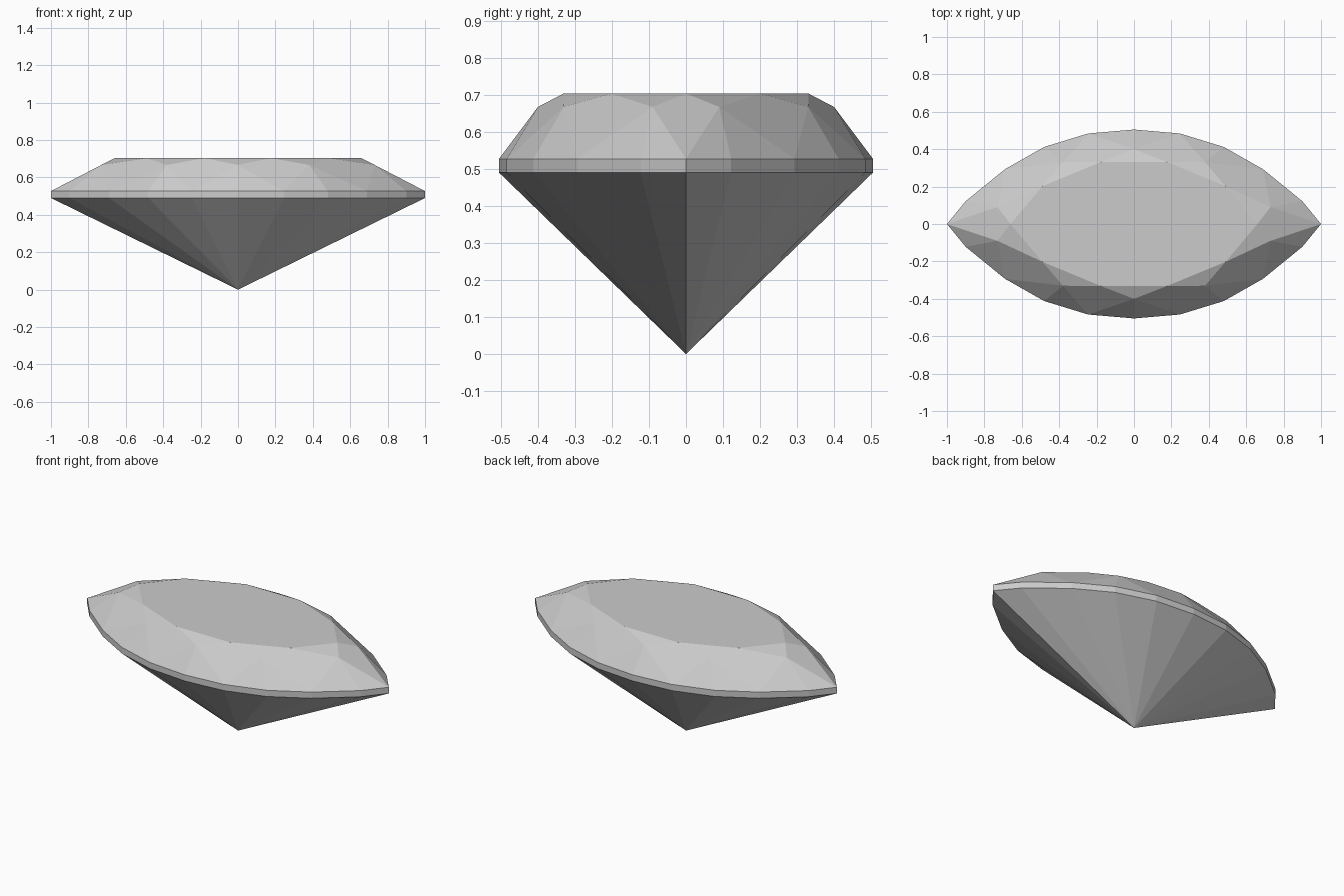
import bpy
import bmesh

cube = bpy.data.objects.get("Cube")
if cube:
    bpy.data.objects.remove(cube, do_unlink=True)

# Heights of the stone
GIRDLE_LOW, GIRDLE_TOP, STAR_Z, TABLE_Z = 0.49, 0.527, 0.667, 0.703

# One quarter of each outline, from the +x tip round to the +y side
GIRDLE = [(1, 0), (0.9, 0.122), (0.69, 0.293), (0.48, 0.412), (0.245, 0.484), (0, 0.505)]
STAR = [(0.73, 0.09), (0.38, 0.33), (0, 0.4)]
TABLE = [(0.66, 0), (0.49, 0.202), (0.178, 0.331)]

# Single stone colour
stone = bpy.data.materials.new("grey_stone")
stone.use_nodes = True
grey = (0.6, 0.6, 0.6, 1)
stone.diffuse_color = grey
stone.node_tree.nodes["Principled BSDF"].inputs["Base Color"].default_value = grey


def full_ring(quarter):
    """Mirror a quarter outline in x, then in y, skipping points on the axes."""
    half = quarter + [(-x, y) for x, y in reversed(quarter) if x > 0]
    return half + [(x, -y) for x, y in reversed(half) if y > 0]


def add_ring(bm, quarter, z):
    return [bm.verts.new((x, y, z)) for x, y in full_ring(quarter)]


bm = bmesh.new()
low = add_ring(bm, GIRDLE, GIRDLE_LOW)
top = add_ring(bm, GIRDLE, GIRDLE_TOP)
star = add_ring(bm, STAR, STAR_Z)
table = add_ring(bm, TABLE, TABLE_Z)
tip = bm.verts.new((0, 0, 0))
n, m = len(top), len(table)

# Pavilion fan and girdle band
for i in range(n):
    j = (i + 1) % n
    bm.faces.new((tip, low[j], low[i]))
    bm.faces.new((low[i], low[j], top[j], top[i]))

# Crown: kite, star and upper girdle facets
for k in range(m):
    a, b, c = top[2 * k], top[2 * k + 1], top[(2 * k + 2) % n]
    bm.faces.new((table[k], star[k - 1], a, star[k]))
    bm.faces.new((table[k], star[k], table[(k + 1) % m]))
    bm.faces.new((star[k], a, b))
    bm.faces.new((star[k], b, c))

# Flat table on top
bm.faces.new(table)
bmesh.ops.recalc_face_normals(bm, faces=bm.faces)

mesh = bpy.data.meshes.new("cut_gem")
bm.to_mesh(mesh)
bm.free()
mesh.materials.append(stone)
gem = bpy.data.objects.new("cut_gem", mesh)
bpy.context.collection.objects.link(gem)
